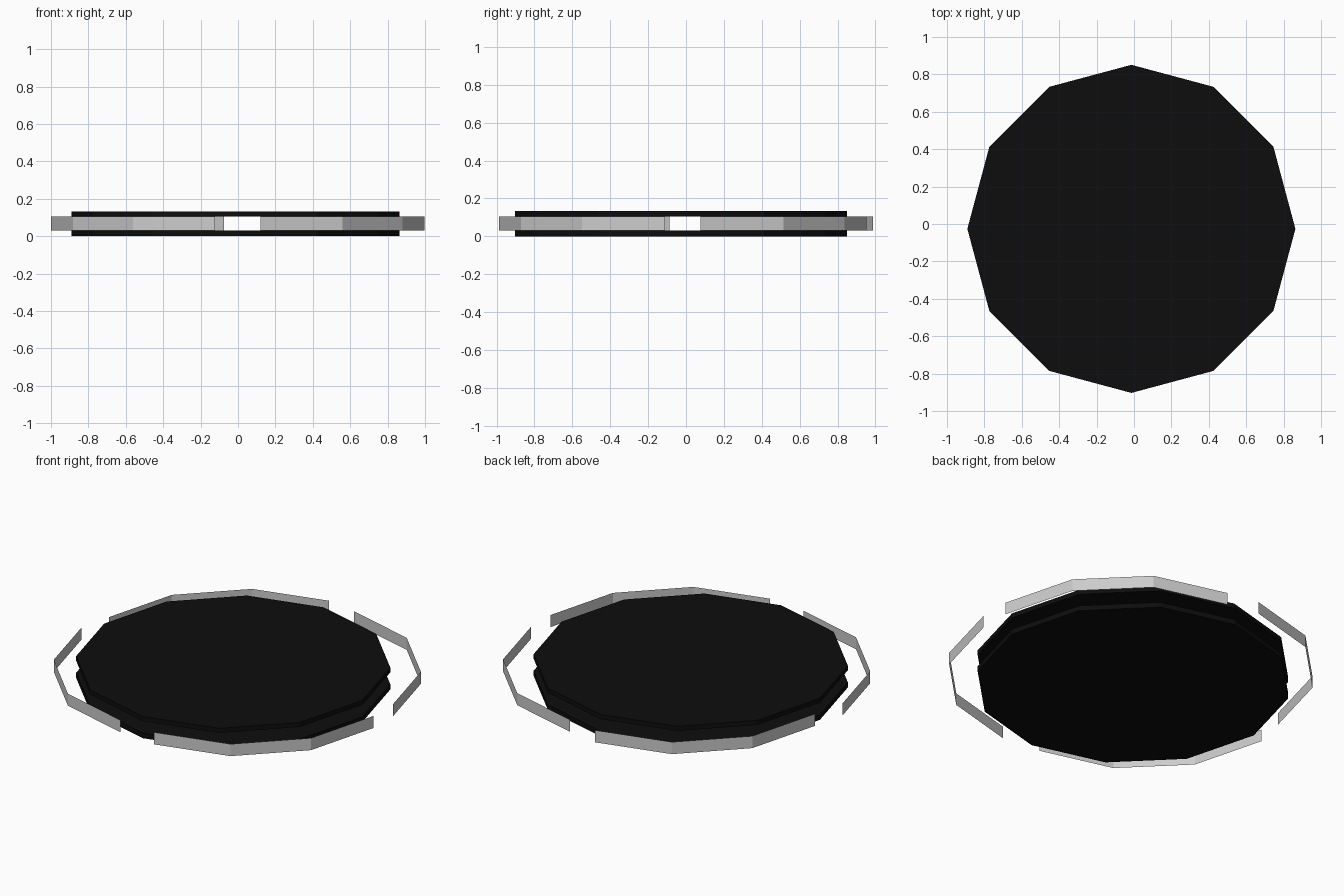
import bpy, bmesh
from math import cos, sin, pi

if "Cube" in bpy.data.objects:
    bpy.data.objects.remove(bpy.data.objects["Cube"])

R = 0.877            # radius shared by the plates and wall arcs
PLATE = 0.031        # plate thickness
WALL_TOP = 0.105     # walls fill the space between the plates

black = bpy.data.materials.new("black")
black.diffuse_color = (0.004, 0.004, 0.004, 1)
black.use_nodes = True
black.node_tree.nodes["Principled BSDF"].inputs["Base Color"].default_value = black.diffuse_color


def finish(bm, name, mat=None):
    me = bpy.data.meshes.new(name)
    bm.to_mesh(me)
    bm.free()
    ob = bpy.data.objects.new(name, me)
    bpy.context.collection.objects.link(ob)
    if mat:
        me.materials.append(mat)
    return ob


def plate(name, z0, z1):
    bm = bmesh.new()
    ring = [bm.verts.new((R * cos(i * pi / 6), R * sin(i * pi / 6), z0)) for i in range(12)]
    base = bm.faces.new(ring)
    ext = bmesh.ops.extrude_face_region(bm, geom=[base], use_keep_orig=True)
    top = [v for v in ext["geom"] if isinstance(v, bmesh.types.BMVert)]
    bmesh.ops.translate(bm, verts=top, vec=(0, 0, z1 - z0))
    bmesh.ops.recalc_face_normals(bm, faces=bm.faces)
    finish(bm, name, black).location = (-0.014, -0.026, 0)


def wall(name, cx, cy, quadrant):
    # open quarter-ring sheet, three flat facets
    bm = bmesh.new()
    cols = []
    for i in range(4):
        a = quadrant * pi / 2 + i * pi / 6
        x, y = R * cos(a), R * sin(a)
        cols.append([bm.verts.new((x, y, z)) for z in (PLATE, WALL_TOP)])
    for (a0, a1), (b0, b1) in zip(cols, cols[1:]):
        bm.faces.new((a0, b0, b1, a1))
    finish(bm, name).location = (cx, cy, 0)


# two round plates
plate("bottom_plate", 0, PLATE)
plate("top_plate", WALL_TOP, 0.133)

# four quarter walls pushed outwards from the centre
wall("back_right_wall", 0.121, 0.077, 0)
wall("back_left_wall", -0.075, 0.111, 1)
wall("front_left_wall", -0.123, -0.087, 2)
wall("front_right_wall", 0.121, -0.111, 3)
